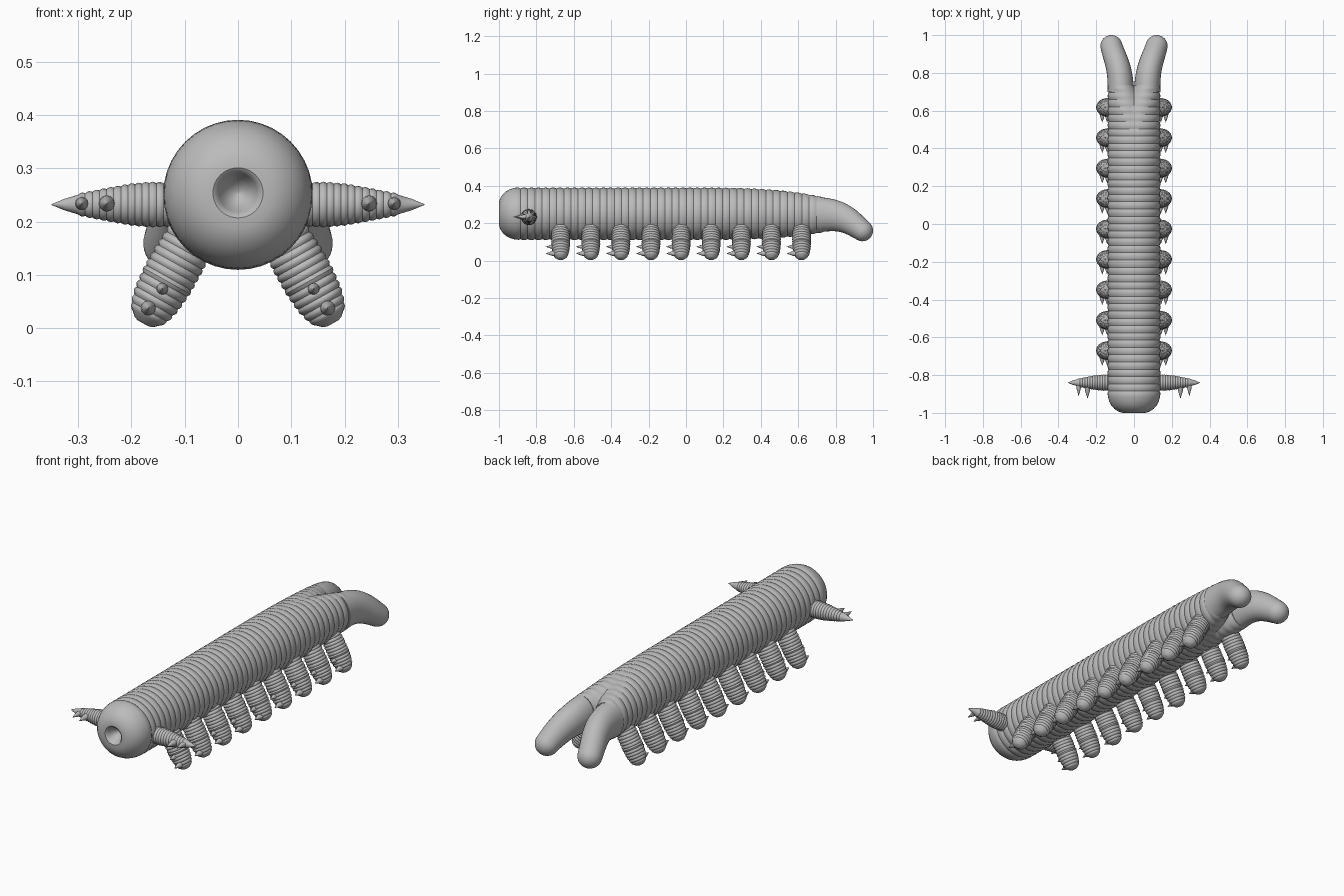
import bpy, bmesh, math
from mathutils import Vector
from mathutils.geometry import interpolate_bezier

if "Cube" in bpy.data.objects:
    bpy.data.objects.remove(bpy.data.objects["Cube"])

grey = bpy.data.materials.new("plain grey")
grey.diffuse_color = (0.5, 0.5, 0.5, 1)
grey.use_nodes = True
grey.node_tree.nodes["Principled BSDF"].inputs["Base Color"].default_value = grey.diffuse_color


def loft(bm, loops):
    """Skin a list of closed point loops and cap both ends."""
    rows = [[bm.verts.new(p) for p in loop] for loop in loops]
    n = len(rows[0])
    for a, b in zip(rows, rows[1:]):
        for i in range(n):
            j = (i + 1) % n
            bm.faces.new((a[i], a[j], b[j], b[i]))
    bm.faces.new(rows[0])
    bm.faces.new(rows[-1])


def ring(center, tangent, rx, rz, n=20):
    """Ellipse loop perpendicular to a tangent."""
    t = Vector(tangent).normalized()
    side = t.cross(Vector((0, 0, 1))).normalized()
    up = side.cross(t)
    return [Vector(center) + side * rx * math.cos(2 * math.pi * i / n)
            + up * rz * math.sin(2 * math.pi * i / n) for i in range(n)]


def finish(name, bm):
    bmesh.ops.recalc_face_normals(bm, faces=bm.faces)
    me = bpy.data.meshes.new(name)
    bm.to_mesh(me)
    bm.free()
    me.materials.append(grey)
    me.shade_smooth()
    me.set_sharp_from_angle(angle=math.radians(35))
    ob = bpy.data.objects.new(name, me)
    bpy.context.collection.objects.link(ob)
    return ob


def interp(table, s):
    """Piecewise linear lookup."""
    for (a, ra), (b, rb) in zip(table, table[1:]):
        if s <= b:
            return ra + (rb - ra) * (s - a) / (b - a)
    return table[-1][1]


def ridged_limb(bm, start, end, profile, ridges, ridge_end, depth):
    """Ringed limb: bulging ridges along the axis, then a plain tip."""
    start, end = Vector(start), Vector(end)
    axis = end - start
    loops = []
    for k in range(ridges * 4 + 1):
        s = ridge_end * k / (ridges * 4)
        r = interp(profile, s) - depth * (1 - abs(math.sin(math.pi * k / 4)))
        loops.append(ring(start + axis * s, axis, r, r))
    for s, r in profile:
        if s > ridge_end + 0.001:
            loops.append(ring(start + axis * s, axis, r, r))
    loft(bm, loops)


def claw(bm, x, y, z, r, length):
    """Small spike pointing forward."""
    loft(bm, [ring((x, y - length * f, z), (0, -1, 0), r * g, r * g, 12)
              for f, g in ((0, 1), (0.35, 0.85), (0.7, 0.4), (1, 0.02))])


# Body: head with mouth pit, ringed trunk, rear splitting into two lobes
def section(y, r, zc=0.25):
    t = min(1, max(0, (y - 0.05) / 0.68)) ** 3
    k = r / 0.14
    c = 0.068 * t * k
    rx = (0.14 - 0.069 * t) * k
    rz = (0.14 - 0.045 * t) * k
    zc -= 0.005 * t
    lim = math.acos(max(-1, -c / rx))
    half = []
    for i in range(21):
        a = lim * (i / 10 - 1)
        half.append((c + rx * math.cos(a), zc + rz * math.sin(a)))
    pts = half + [(-x, z) for x, z in reversed(half[1:-1])]
    return [Vector((x, y, z)) for x, z in pts]


head = [(0.001, -0.945), (0.015, -0.952), (0.028, -0.968), (0.036, -0.985),
        (0.041, -0.996), (0.047, -1.0), (0.065, -0.999), (0.085, -0.992),
        (0.104, -0.979), (0.12, -0.961), (0.131, -0.94), (0.138, -0.915),
        (0.14, -0.895)]
loops = [section(y, r, 0.254 if r < 0.05 else 0.251) for r, y in head]
RINGS, Y0, Y1 = 42, -0.885, 0.735
for k in range(RINGS * 4 + 1):
    y = Y0 + (Y1 - Y0) * k / (RINGS * 4)
    loops.append(section(y, 0.1405 - 0.005 * (1 - abs(math.sin(math.pi * k / 4)))))
bm = bmesh.new()
loft(bm, loops)
finish("body", bm)

leg_profile = [(0, 0.046), (0.3, 0.051), (0.55, 0.051), (0.75, 0.047),
               (0.88, 0.040), (0.95, 0.031), (0.985, 0.02), (1, 0.012)]
feeler_profile = [(0, 0.041), (0.25, 0.043), (0.4, 0.040), (0.6, 0.031),
                  (0.8, 0.021), (0.9, 0.011), (1, 0.0008)]

for sx, label in ((-1, "left"), (1, "right")):
    # Nine stubby ringed legs with two claws each
    for i in range(9):
        y = -0.67 + 0.161 * i
        bm = bmesh.new()
        ridged_limb(bm, (sx * 0.08, y, 0.185), (sx * 0.178, y, 0.009),
                    leg_profile, 13, 0.95, 0.0035)
        claw(bm, sx * 0.168, y - 0.028, 0.038, 0.015, 0.052)
        claw(bm, sx * 0.142, y - 0.038, 0.074, 0.012, 0.042)
        finish(f"leg_{label}_{i + 1}", bm)

    # Pointed side feeler on the head
    bm = bmesh.new()
    ridged_limb(bm, (sx * 0.10, -0.84, 0.232), (sx * 0.35, -0.84, 0.232),
                feeler_profile, 15, 0.8, 0.0025)
    claw(bm, sx * 0.246, -0.858, 0.234, 0.016, 0.066)
    claw(bm, sx * 0.293, -0.85, 0.234, 0.013, 0.062)
    finish(f"feeler_{label}", bm)

    # Smooth rear tail limb bending down, with a rounded end
    path = interpolate_bezier(Vector((sx * 0.07, 0.70, 0.245)), Vector((sx * 0.07, 0.83, 0.25)),
                              Vector((sx * 0.10, 0.87, 0.215)), Vector((sx * 0.12, 0.943, 0.16)), 16)
    loops = []
    for i, p in enumerate(path):
        f = i / 15
        t = path[min(i + 1, 15)] - path[max(i - 1, 0)]
        loops.append(ring(p, t, 0.070 - 0.012 * f, 0.095 - 0.038 * f, 28))
    for k in range(1, 9):
        a = math.radians(89) * k / 8
        loops.append(ring(path[-1] + t.normalized() * 0.057 * math.sin(a), t,
                          0.058 * math.cos(a), 0.057 * math.cos(a), 28))
    bm = bmesh.new()
    loft(bm, loops)
    finish(f"tail_{label}", bm)
